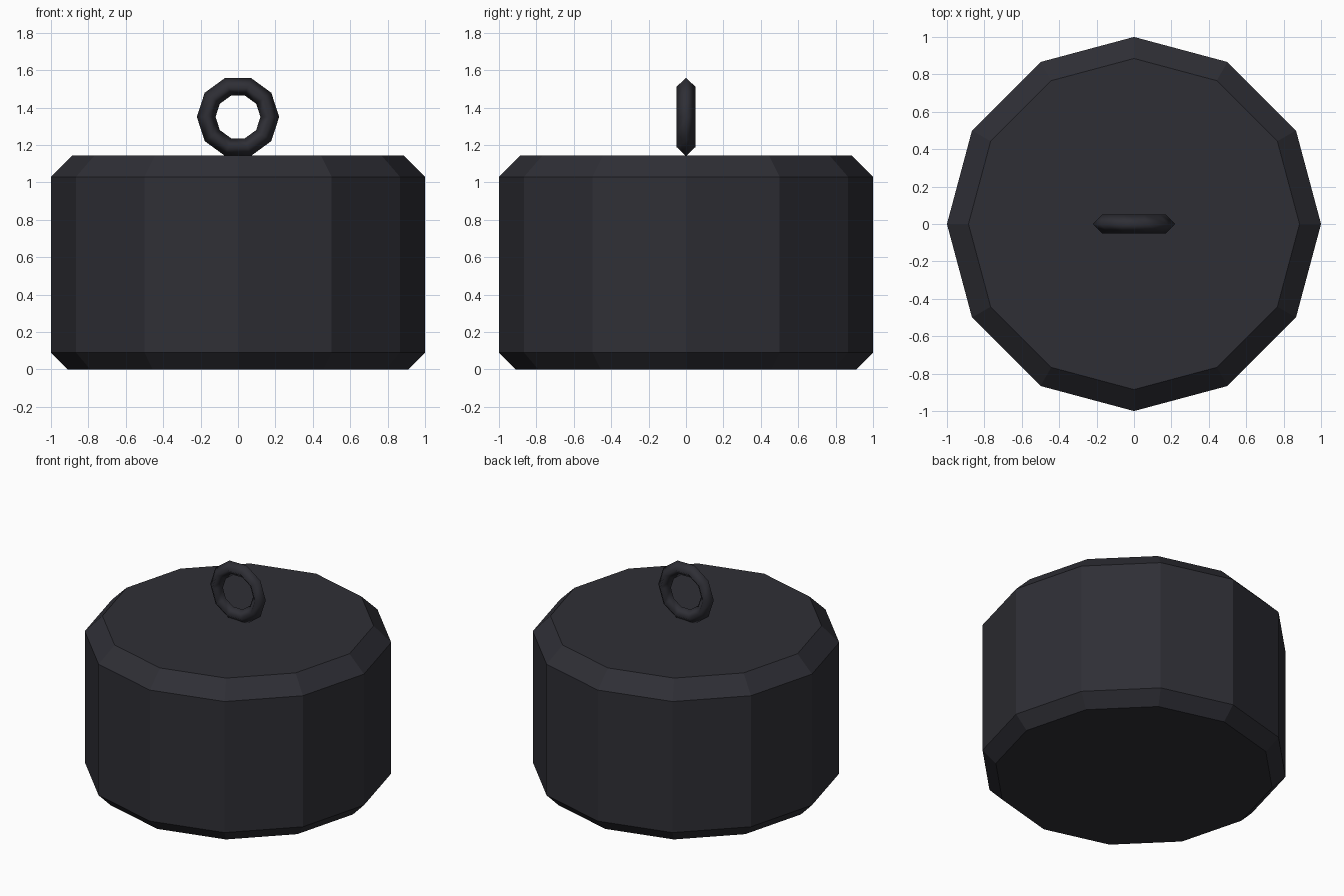
import bpy, bmesh, math
from math import cos, sin, pi

if "Cube" in bpy.data.objects:
    bpy.data.objects.remove(bpy.data.objects["Cube"])

iron = bpy.data.materials.new("dark iron")
iron.diffuse_color = (0.028, 0.028, 0.036, 1)
iron.use_nodes = True
iron.node_tree.nodes["Principled BSDF"].inputs["Base Color"].default_value = iron.diffuse_color


def make_object(name, bm, smooth):
    bmesh.ops.recalc_face_normals(bm, faces=bm.faces)
    mesh = bpy.data.meshes.new(name)
    bm.to_mesh(mesh)
    bm.free()
    mesh.materials.append(iron)
    for p in mesh.polygons:
        p.use_smooth = smooth
    obj = bpy.data.objects.new(name, mesh)
    bpy.context.collection.objects.link(obj)
    return obj


def bridge(bm, a, b):
    n = len(a)
    for i in range(n):
        j = (i + 1) % n
        bm.faces.new((a[i], a[j], b[j], b[i]))


# Weight body: twelve-sided drum with chamfered rims
bm = bmesh.new()
profile = [(0.912, 0), (1, 0.09), (1, 1.03), (0.885, 1.145)]
rings = [[bm.verts.new((r * cos(i * pi / 6), r * sin(i * pi / 6), z))
          for i in range(12)] for r, z in profile]
for lower, upper in zip(rings, rings[1:]):
    bridge(bm, lower, upper)
bm.faces.new(rings[0])
bm.faces.new(rings[-1])
make_object("weight_body", bm, False)

# Lifting ring: ten-sided upright ring with a diamond section
bm = bmesh.new()
section = [(0.22, 0), (0.17, 0.05), (0.12, 0), (0.17, -0.05)]
slices = [[bm.verts.new((r * cos(i * pi / 5), y, 1.35 + r * sin(i * pi / 5)))
           for r, y in section] for i in range(10)]
for i in range(10):
    bridge(bm, slices[i], slices[(i + 1) % 10])
make_object("lifting_ring", bm, True)
